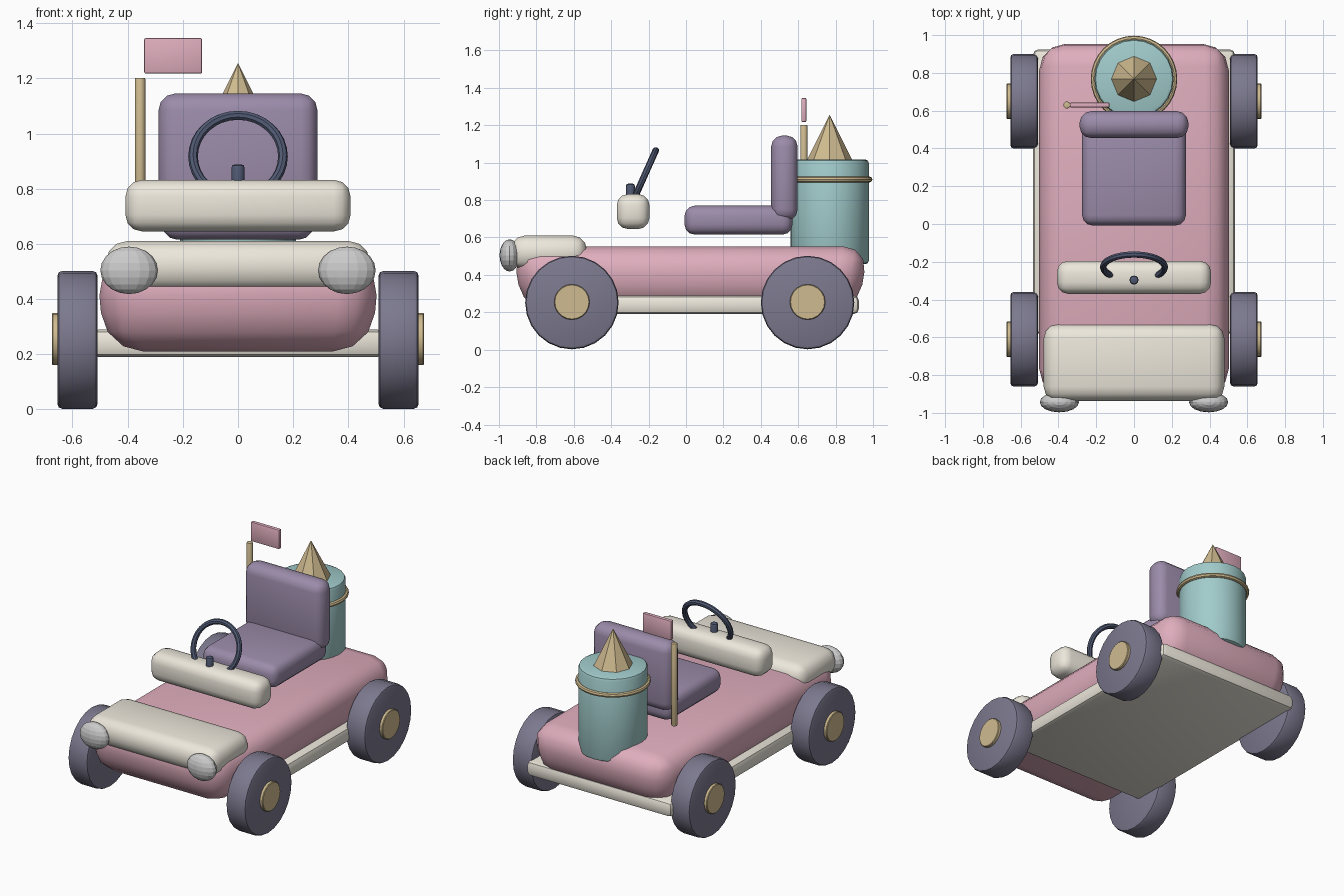
import bpy, bmesh, math
from mathutils import Matrix, Vector

if "Cube" in bpy.data.objects:
    bpy.data.objects.remove(bpy.data.objects["Cube"])


def material(name, r, g, b):
    m = bpy.data.materials.new(name)
    m.diffuse_color = (r, g, b, 1)
    m.use_nodes = True
    m.node_tree.nodes["Principled BSDF"].inputs["Base Color"].default_value = m.diffuse_color
    return m


PINK = material("pink", .74, .42, .51)
CREAM = material("cream", .84, .80, .71)
PURPLE = material("purple", .33, .26, .40)
RUBBER = material("rubber", .20, .19, .27)
GOLD = material("gold", .63, .50, .28)
TEAL = material("teal", .36, .60, .60)
STEEL = material("steel", .08, .10, .17)
LAMP = material("lamp", .82, .82, .80)


def finish(name, bm, mat, loc=(0, 0, 0), rot=(0, 0, 0), smooth=True):
    bmesh.ops.recalc_face_normals(bm, faces=bm.faces)
    me = bpy.data.meshes.new(name)
    bm.to_mesh(me)
    bm.free()
    me.materials.append(mat)
    ob = bpy.data.objects.new(name, me)
    bpy.context.collection.objects.link(ob)
    ob.location, ob.rotation_euler = loc, rot
    if smooth:
        bpy.ops.object.select_all(action='DESELECT')
        ob.select_set(True)
        bpy.context.view_layer.objects.active = ob
        bpy.ops.object.shade_smooth_by_angle(angle=math.radians(35))
    return ob


def box(name, lo, hi, mat, bevel, segments=3, taper=1.0):
    """Rounded box between two corners; taper narrows the underside."""
    lo, hi = Vector(lo), Vector(hi)
    size = hi - lo
    bm = bmesh.new()
    bmesh.ops.create_cube(bm, size=1)
    for v in bm.verts:
        k = taper if v.co.z < 0 else 1
        v.co = Vector((v.co.x * size.x * k, v.co.y * size.y * k, v.co.z * size.z))
    bmesh.ops.bevel(bm, geom=bm.edges[:], offset=bevel, segments=segments,
                    profile=.5, affect='EDGES', clamp_overlap=True)
    return finish(name, bm, mat, (lo + hi) / 2)


def cylinder(name, radius, depth, mat, loc, rot=(0, 0, 0), sides=24, bevel=0, segments=2):
    bm = bmesh.new()
    bmesh.ops.create_cone(bm, cap_ends=True, segments=sides, radius1=radius,
                          radius2=radius, depth=depth)
    if bevel:
        rims = [e for e in bm.edges if abs(e.verts[0].co.z - e.verts[1].co.z) < 1e-5]
        bmesh.ops.bevel(bm, geom=rims, offset=bevel, segments=segments,
                        profile=.5, affect='EDGES')
    return finish(name, bm, mat, loc, rot)


def ring(name, major, minor, mat, loc, rot=(0, 0, 0), n=32, m=8):
    bm = bmesh.new()
    rows = []
    for i in range(n):
        a = 2 * math.pi * i / n
        rows.append([bm.verts.new(((major + minor * math.cos(b)) * math.cos(a),
                                   (major + minor * math.cos(b)) * math.sin(a),
                                   minor * math.sin(b)))
                     for b in (2 * math.pi * j / m for j in range(m))])
    for i in range(n):
        p, q = rows[i], rows[(i + 1) % n]
        for j in range(m):
            k = (j + 1) % m
            bm.faces.new((p[j], q[j], q[k], p[k]))
    return finish(name, bm, mat, loc, rot)


# Chassis and bodywork
box("floor_pan", (-.535, -.58, .19), (.535, .925, .29), CREAM, .03, 2)
box("body", (-.515, -.93, .21), (.515, .977, .553), PINK, .14, 3, .94)
box("hood", (-.478, -.937, .43), (.478, -.53, .61), CREAM, .075)
box("dashboard", (-.408, -.37, .645), (.408, -.195, .832), CREAM, .06)

# Seat
box("seat_cushion", (-.275, -.008, .615), (.275, .57, .77), PURPLE, .055)
box("seat_back", (-.288, .455, .69), (.288, .597, 1.145), PURPLE, .06)

# Wheels, hubcaps and headlights on both sides
for side, s in (("left", -1), ("right", 1)):
    for end, y in (("front", -.61), ("rear", .65)):
        turn = (0, s * math.pi / 2, 0)
        cylinder(f"{end}_{side}_wheel", .25, .146, RUBBER, (s * .582, y, .252), turn,
                 24, .018)
        cylinder(f"{end}_{side}_hubcap", .095, .04, GOLD, (s * .655, y, .255), turn,
                 20, .004, 1)
    bm = bmesh.new()
    bmesh.ops.create_uvsphere(bm, u_segments=16, v_segments=10, radius=1)
    bmesh.ops.scale(bm, vec=(.104, .054, .086), verts=bm.verts)
    finish(f"{side}_headlight", bm, LAMP, (s * .395, -.943, .504), smooth=False)

# Steering wheel and column
ring("steering_wheel", .163, .0175, STEEL, (0, -.228, .917), (math.radians(66), 0, 0))
cylinder("steering_column", .024, .13, STEEL, (0, -.297, .823), sides=12, bevel=.012)

# Rear canister with band and pointed cap
cylinder("canister", .21, .56, TEAL, (0, .768, .737), sides=24, bevel=.02)
ring("canister_band", .214, .015, GOLD, (0, .768, .91))
bm = bmesh.new()
bmesh.ops.create_cone(bm, cap_ends=True, segments=8, radius1=.123, radius2=0, depth=.245)
finish("canister_cap", bm, GOLD, (0, .768, 1.133), smooth=False)

# Flag
cylinder("flag_pole", .019, .55, GOLD, (-.355, .63, .927), sides=12, bevel=.005)
box("flag", (-.34, .617, 1.217), (-.13, .643, 1.346), PINK, .006, 2)
